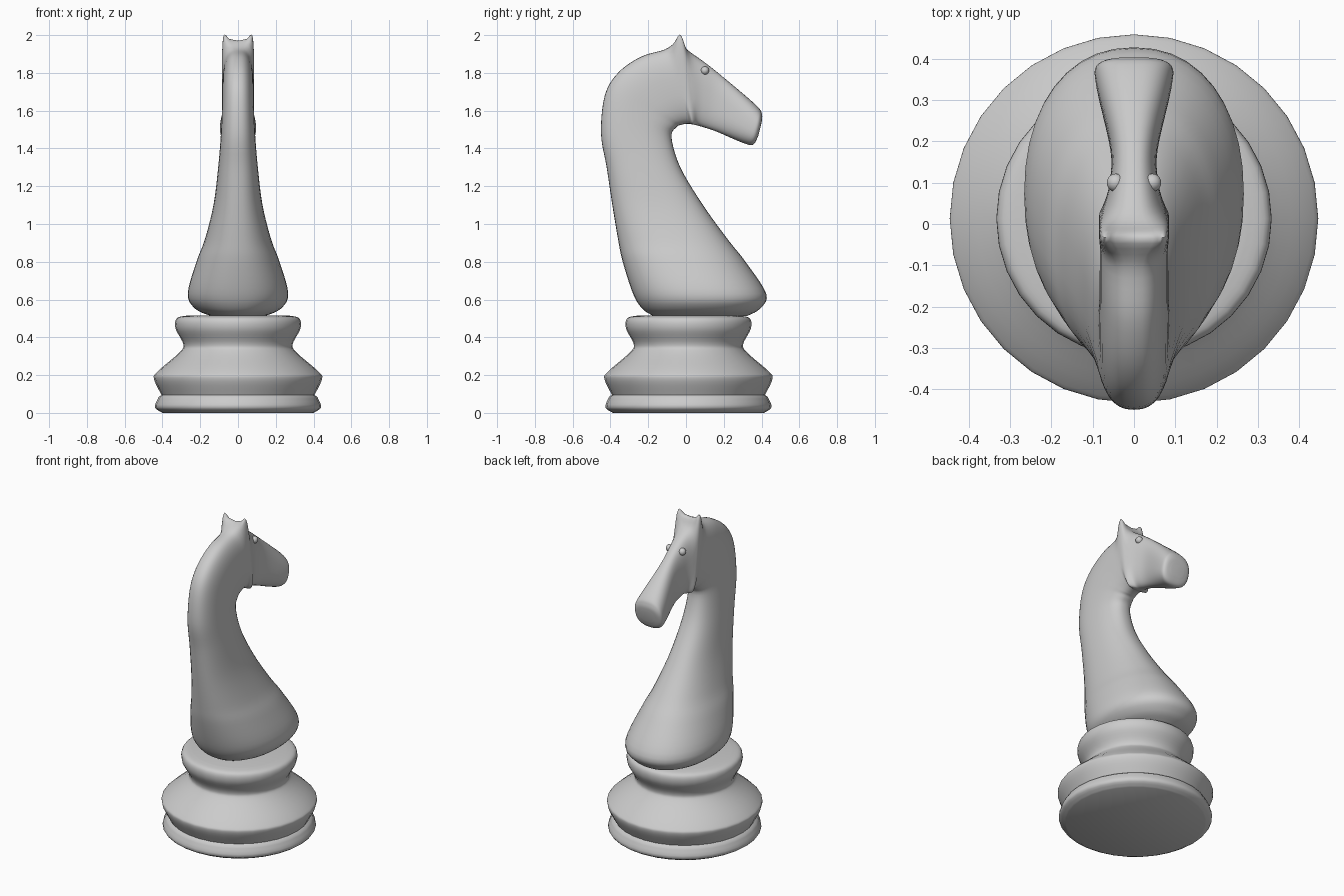
import bpy, bmesh, math

if "Cube" in bpy.data.objects:
    bpy.data.objects.remove(bpy.data.objects["Cube"])


def spline(pts, steps):
    # Catmull-Rom through tuples of any length
    out = []
    for i in range(len(pts) - 1):
        quad = pts[max(i - 1, 0)], pts[i], pts[i + 1], pts[min(i + 2, len(pts) - 1)]
        for s in range(steps):
            t = s / steps
            out.append(tuple(
                b + t * ((c - a) + t * ((2 * a - 5 * b + 4 * c - d)
                         + t * (3 * b - a - 3 * c + d))) / 2
                for a, b, c, d in zip(*quad)))
    return out + [pts[-1]]


def smooth(ob):
    bpy.ops.object.select_all(action='DESELECT')
    ob.select_set(True)
    bpy.context.view_layer.objects.active = ob
    bpy.ops.object.shade_smooth_by_angle(angle=math.radians(55))


def skin(name, rings):
    # bridge closed rings and cap both ends
    bm = bmesh.new()
    vs = [[bm.verts.new(p) for p in r] for r in rings]
    for a, b in zip(vs, vs[1:]):
        for i in range(len(a)):
            bm.faces.new((a[i - 1], a[i], b[i], b[i - 1]))
    bm.faces.new(vs[0])
    bm.faces.new(vs[-1])
    bmesh.ops.recalc_face_normals(bm, faces=bm.faces)
    me = bpy.data.meshes.new(name)
    bm.to_mesh(me)
    bm.free()
    ob = bpy.data.objects.new(name, me)
    bpy.context.collection.objects.link(ob)
    smooth(ob)


def angles(n):
    return [2 * math.pi * i / n for i in range(n)]


# turned base: radius, height
foot = [(.40, 0), (.44, .03), (.42, .085)]
body = [(.405, .095), (.445, .18), (.425, .22), (.31, .32), (.29, .365),
        (.33, .445), (.325, .5), (.27, .515)]
skin("turned_base", [[(r * math.cos(a), .013 + r * math.sin(a), z) for a in angles(32)]
                     for r, z in spline(foot, 4) + spline(body, 5)])

# neck levels: back y, front y, height, half width
neck = [(-.17, .32, .512, .14), (-.23, .39, .55, .225), (-.28, .425, .63, .266),
        (-.335, .315, .8, .22), (-.36, .22, .92, .175), (-.39, .09, 1.1, .13),
        (-.42, -.03, 1.3, .105)]
# head sections: top y, top z, throat y, throat z, half width
head = [(-.45, 1.48, -.077, 1.46, .091), (-.43, 1.68, -.05, 1.513, .085),
        (-.36, 1.8, -.025, 1.525, .084), (-.24, 1.885, 0, 1.53, .083),
        (-.11, 1.925, .02, 1.53, .083), (-.035, 1.97, .035, 1.527, .085),
        (.01, 1.92, .055, 1.523, .078), (.1, 1.855, .09, 1.513, .06),
        (.2, 1.775, .16, 1.49, .057), (.37, 1.63, .3, 1.43, .091),
        (.402, 1.58, .355, 1.42, .09), (.4, 1.535, .382, 1.465, .045)]


def section(by, bz, fy, fz, w):
    # rounded cross-section; squarer with raised corners at the ears
    ear = math.exp(-((by + .035) / .035) ** 2)
    k = 2.2 + .4 * min(1, max(0, bz - .8)) + 3.4 * ear
    ring = []
    for a in angles(40):
        u, v = (math.copysign(abs(c) ** (2 / k), c) for c in (math.cos(a), math.sin(a)))
        ring.append((w * v, (by + fy + u * (by - fy)) / 2,
                     (bz + fz + u * (bz - fz)) / 2 + .13 * ear * max(u, 0) ** 4 * v ** 4))
    return ring


stations = [(b, z, f, z, w) for b, f, z, w in neck] + head
skin("horse_head_and_neck", [section(*s) for s in spline(stations, 5)])

# eyes
for side, name in ((-1, "left_eye"), (1, "right_eye")):
    bpy.ops.mesh.primitive_uv_sphere_add(segments=20, ring_count=12, radius=.022,
                                         location=(side * .044, .1, 1.812))
    bpy.context.object.name = name
    smooth(bpy.context.object)
